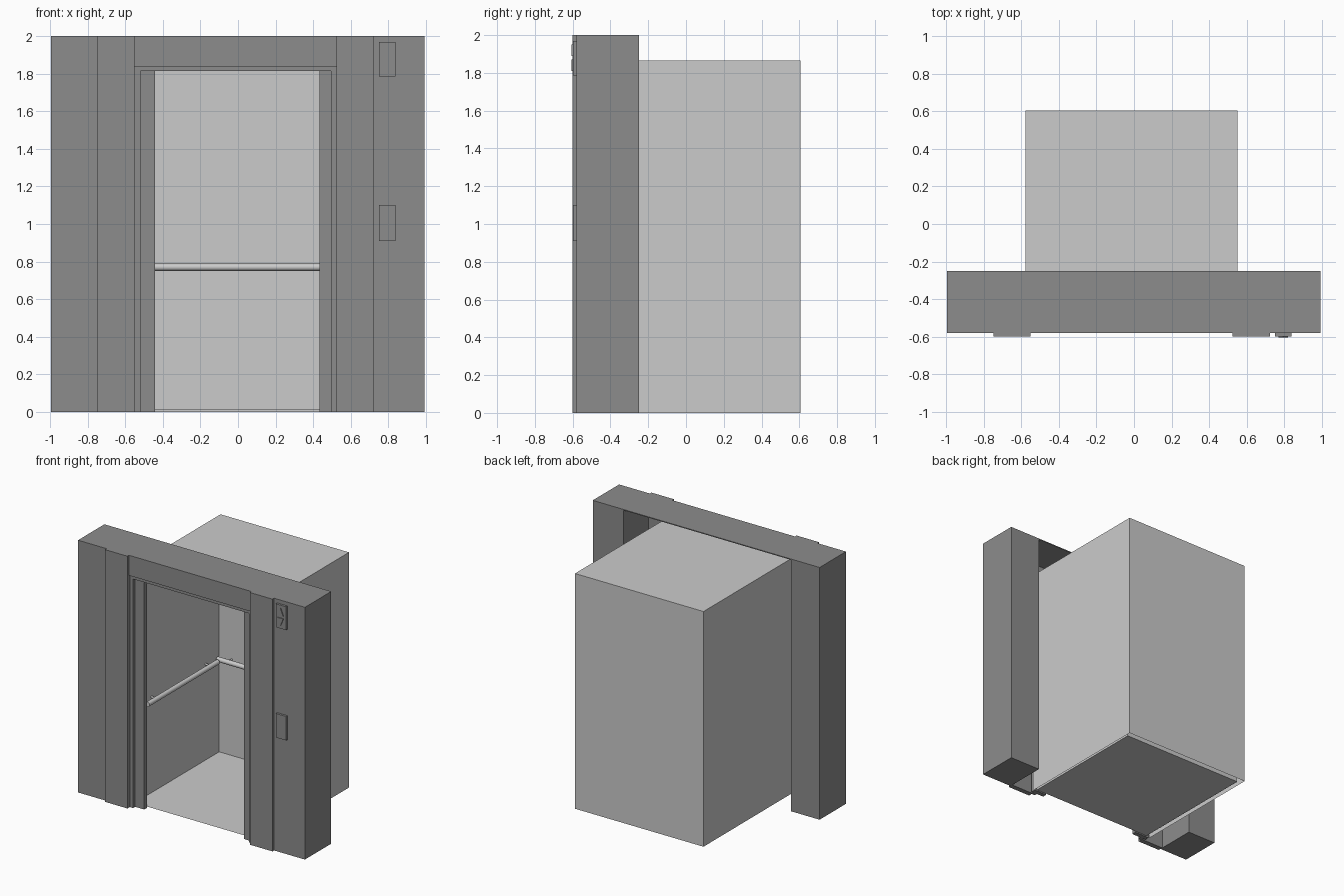
import bpy, bmesh, math
from mathutils import Vector

if "Cube" in bpy.data.objects:
    bpy.data.objects.remove(bpy.data.objects["Cube"])


def material(name, v):
    m = bpy.data.materials.new(name)
    m.diffuse_color = (v, v, v, 1)
    m.use_nodes = True
    m.node_tree.nodes["Principled BSDF"].inputs["Base Color"].default_value = m.diffuse_color
    return m


DARK = material("dark grey surround", 0.265)
LIGHT = material("light grey cabin", 0.60)


def finish(bm, name, mat):
    me = bpy.data.meshes.new(name)
    bm.to_mesh(me)
    bm.free()
    me.materials.append(mat)
    ob = bpy.data.objects.new(name, me)
    bpy.context.collection.objects.link(ob)
    return ob


def box(name, x, y, z, mat, open_sides=()):
    """Box from ranges; faces whose normal is in open_sides are removed."""
    bm = bmesh.new()
    bmesh.ops.create_cube(bm, size=1)
    for v in bm.verts:
        v.co = [r[0] if c < 0 else r[1] for c, r in zip(v.co, (x, y, z))]
    bm.normal_update()
    gone = [f for f in bm.faces if any(f.normal.dot(Vector(d)) > .9 for d in open_sides)]
    bmesh.ops.delete(bm, geom=gone, context='FACES')
    return finish(bm, name, mat)


def prism(name, pts, y0, y1, mat):
    """Extrude an x,z outline along y."""
    bm = bmesh.new()
    f = bm.faces.new([bm.verts.new((x, y0, z)) for x, z in pts])
    r = bmesh.ops.extrude_face_region(bm, geom=[f])
    for v in r['geom']:
        if isinstance(v, bmesh.types.BMVert):
            v.co.y = y1
    bmesh.ops.recalc_face_normals(bm, faces=bm.faces)
    return finish(bm, name, mat)


def rod(name, a, b, r, mat):
    a, b = Vector(a), Vector(b)
    bpy.ops.mesh.primitive_cylinder_add(vertices=20, radius=r, depth=(b - a).length,
                                        location=(a + b) / 2)
    ob = bpy.context.object
    ob.name = name
    ob.rotation_euler = (b - a).to_track_quat('Z', 'Y').to_euler()
    ob.data.materials.append(mat)
    bpy.ops.object.shade_smooth_by_angle(angle=math.radians(40))
    return ob


# Wall pillars with a thin lintel cover between them (hollow behind)
box("left_pillar", (-.997, -.747), (-.58, -.25), (0, 2), DARK)
box("right_pillar", (.723, .993), (-.58, -.25), (0, 2), DARK)
box("lintel_top", (-.747, .723), (-.58, -.25), (1.993, 2), DARK)

# Front trim panels, door frame and recessed door leaves
box("left_trim_panel", (-.747, -.55), (-.6, -.56), (0, 2), DARK)
box("right_trim_panel", (.525, .723), (-.6, -.56), (0, 2), DARK)
box("header_panel", (-.55, .525), (-.58, -.56), (1.84, 1.995), DARK)
box("left_jamb", (-.55, -.52), (-.57, -.535), (0, 1.84), DARK)
box("right_jamb", (.495, .525), (-.57, -.535), (0, 1.84), DARK)
box("top_jamb", (-.55, .525), (-.57, -.535), (1.815, 1.87), DARK)
box("left_door_leaf", (-.57, -.441), (-.545, -.51), (0, 1.83), DARK)
box("right_door_leaf", (.433, .545), (-.545, -.51), (0, 1.83), DARK)

# Cabin: outer shell and inner liner with a gap between, open at the front
box("cabin_shell", (-.577, .55), (-.51, .605), (0, 1.865), LIGHT,
    ((0, -1, 0), (0, 0, -1)))
liner = box("cabin_liner", (-.55, .523), (-.51, .55), (.01, 1.84), LIGHT, ((0, -1, 0),))
bm = bmesh.new()
bm.from_mesh(liner.data)
bmesh.ops.reverse_faces(bm, faces=bm.faces)
bm.to_mesh(liner.data)
bm.free()

# Handrails on the side and back walls
rod("back_handrail", (-.53, .5, .77), (.503, .5, .77), .019, LIGHT)
for side, x in (("left", -.5), ("right", .473)):
    rod(side + "_handrail", (x, -.42, .77), (x, .46, .77), .019, LIGHT)
    wall = -.55 if x < 0 else .523
    for i, y in enumerate((-.3, .38)):
        rod(f"{side}_rail_bracket_{i}", (wall, y, .77), (x, y, .77), .008, LIGHT)
for i, x in enumerate((-.44, .413)):
    rod(f"back_rail_bracket_{i}", (x, .55, .77), (x, .5, .77), .008, LIGHT)

# Call button plate and direction indicator with two arrows
box("call_plate", (.75, .84), (-.597, -.575), (.91, 1.10), DARK)
box("indicator_plate", (.75, .84), (-.598, -.575), (1.785, 1.97), DARK)
prism("up_arrow", [(.77, 1.89), (.82, 1.89), (.795, 1.95)], -.605, -.595, DARK)
prism("down_arrow", [(.77, 1.87), (.82, 1.87), (.795, 1.81)], -.605, -.595, DARK)
